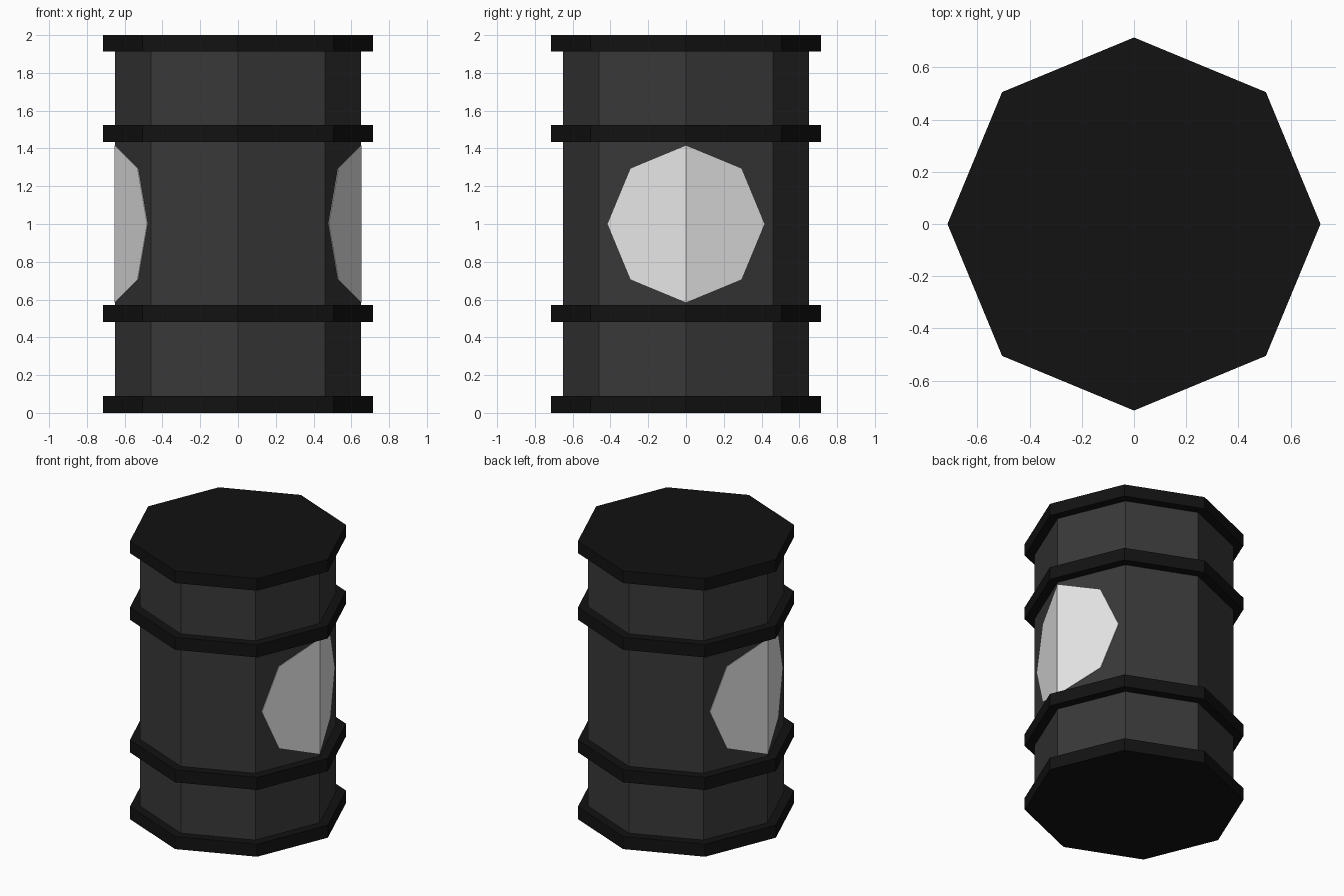
import bpy, bmesh, math

if "Cube" in bpy.data.objects:
    bpy.data.objects.remove(bpy.data.objects["Cube"])

R_BODY, R_BAND = 0.65, 0.715


def material(name, v):
    m = bpy.data.materials.new(name)
    m.diffuse_color = (v, v, v, 1)
    m.use_nodes = True
    m.node_tree.nodes["Principled BSDF"].inputs["Base Color"].default_value = m.diffuse_color
    return m


BLACK = material("black_bands", 0.006)
DARK = material("dark_grey_body", 0.04)
WHITE = material("light_label", 0.8)


def make(name, bm, mat):
    bmesh.ops.recalc_face_normals(bm, faces=bm.faces)
    me = bpy.data.meshes.new(name)
    bm.to_mesh(me)
    bm.free()
    me.materials.append(mat)
    ob = bpy.data.objects.new(name, me)
    bpy.context.collection.objects.link(ob)
    return ob


def lathe(name, profile, mat, closed=False):
    """Eight-sided solid from (radius, z) points; open profiles get end caps."""
    bm = bmesh.new()
    rings = [[bm.verts.new((r * math.cos(i * math.pi / 4), r * math.sin(i * math.pi / 4), z))
              for i in range(8)] for r, z in profile]
    pairs = list(zip(rings, rings[1:]))
    if closed:
        pairs.append((rings[-1], rings[0]))
    else:
        bm.faces.new(rings[0])
        bm.faces.new(rings[-1])
    for a, b in pairs:
        for i in range(8):
            j = (i + 1) % 8
            bm.faces.new((a[i], a[j], b[j], b[i]))
    return make(name, bm, mat)


# Barrel body, end lids and middle hoops
lathe("barrel_body", [(R_BODY, 0.05), (R_BODY, 1.95)], DARK)
lathe("bottom_lid", [(R_BAND, 0), (R_BAND, 0.09)], BLACK)
lathe("top_lid", [(R_BAND, 1.913), (R_BAND, 2.0)], BLACK)
for name, z0, z1 in (("lower_hoop", 0.48, 0.57), ("upper_hoop", 1.433, 1.523)):
    lathe(name, [(R_BODY - 0.02, z0), (R_BAND, z0), (R_BAND, z1), (R_BODY - 0.02, z1)],
          BLACK, closed=True)

# Octagonal labels folded over the left and right corners of the body
for name, side in (("right_label", 1), ("left_label", -1)):
    bm = bmesh.new()
    layers = []
    for lift in (-0.003, 0.003):
        ring = []
        for i in range(8):
            y = 0.415 * math.cos(i * math.pi / 4)
            z = 1 + 0.415 * math.sin(i * math.pi / 4)
            x = R_BODY + lift - abs(y) * math.tan(math.pi / 8)
            ring.append(bm.verts.new((side * x, y, z)))
        layers.append(ring)
        bm.faces.new([ring[k] for k in (6, 7, 0, 1, 2)])
        bm.faces.new([ring[k] for k in (2, 3, 4, 5, 6)])
    a, b = layers
    for i in range(8):
        j = (i + 1) % 8
        bm.faces.new((a[i], a[j], b[j], b[i]))
    make(name, bm, WHITE)
